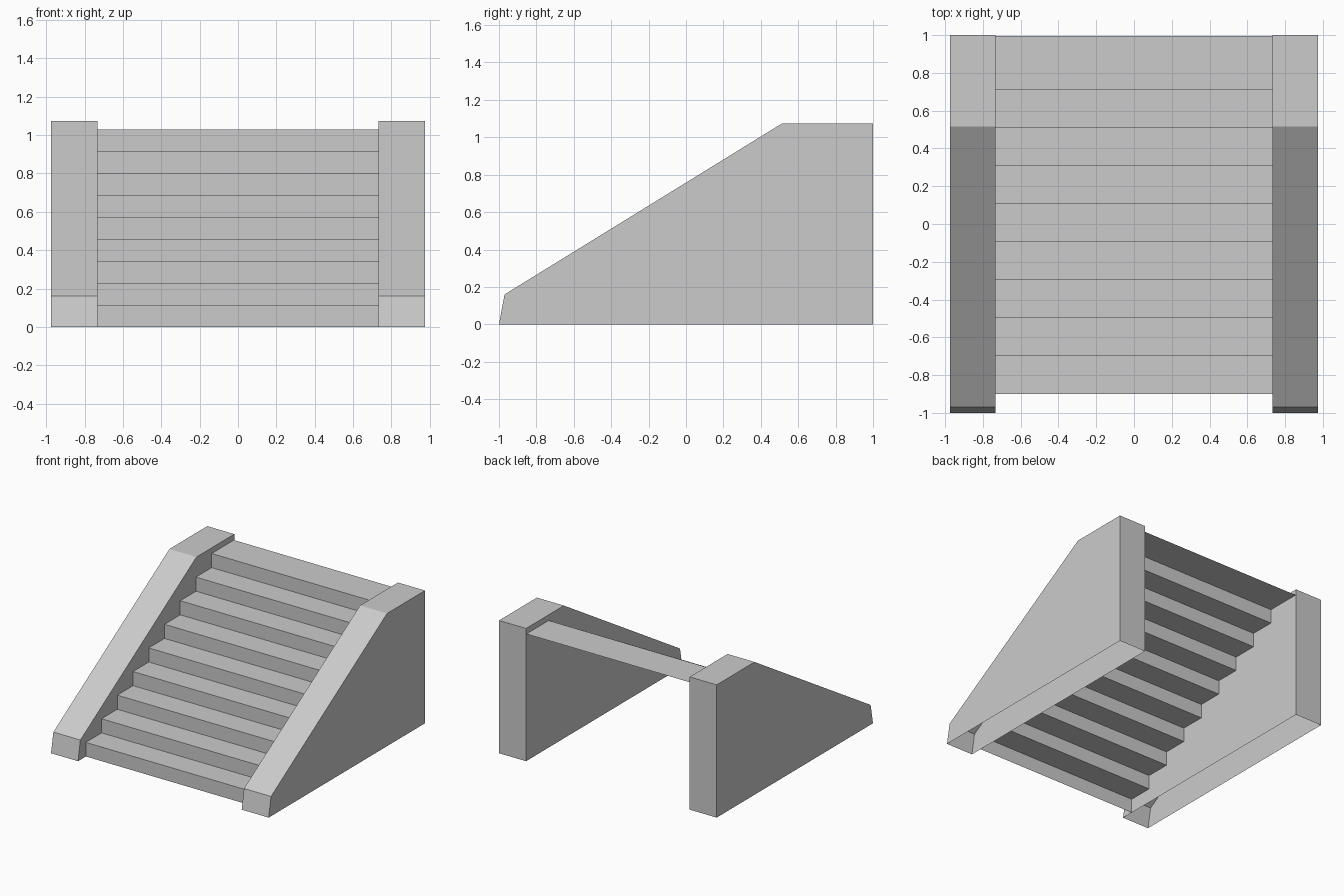
import bpy
import bmesh

cube = bpy.data.objects.get("Cube")
if cube:
    bpy.data.objects.remove(cube, do_unlink=True)

# One plain grey for everything
stone = bpy.data.materials.new("grey_stone")
stone.use_nodes = True
GREY = (0.6, 0.6, 0.6, 1)
stone.diffuse_color = GREY
stone.node_tree.nodes["Principled BSDF"].inputs["Base Color"].default_value = GREY

WALL_IN, WALL_OUT = 0.733, 0.975
STEPS, RISE, RUN, FRONT, BACK = 9, 0.1143, 0.2013, -0.90, 0.995


def strip(bm, profile, x0, x1):
    """Sweep a (y, z) profile from x0 to x1; returns the two rows of vertices."""
    rows = [[bm.verts.new((x, y, z)) for y, z in profile] for x in (x0, x1)]
    a, b = rows
    for i in range(len(profile) - 1):
        bm.faces.new((a[i], b[i], b[i + 1], a[i + 1]))
    return rows


def finish(bm, name):
    mesh = bpy.data.meshes.new(name)
    bm.to_mesh(mesh)
    bm.free()
    mesh.materials.append(stone)
    obj = bpy.data.objects.new(name, mesh)
    bpy.context.collection.objects.link(obj)


# Side walls: sloped hollow blocks, open underneath
wall_profile = [(-1, 0), (-0.97, 0.16), (0.515, 1.075), (1, 1.075), (1, 0)]
for name, x0, x1 in (("left_wall", WALL_IN, WALL_OUT),
                     ("right_wall", -WALL_OUT, -WALL_IN)):
    bm = bmesh.new()
    near, far = strip(bm, wall_profile, x0, x1)
    bm.faces.new(near)
    bm.faces.new(far[::-1])
    finish(bm, name)

# Stairs: thin folded sheet of risers and treads
stair_profile = [(FRONT, 0)]
for i in range(STEPS):
    y, z = FRONT + i * RUN, (i + 1) * RISE
    stair_profile += [(y, z), (y + RUN, z)]
stair_profile[-1] = (BACK, STEPS * RISE)
bm = bmesh.new()
strip(bm, stair_profile, -WALL_IN, WALL_IN)
finish(bm, "stairs")
